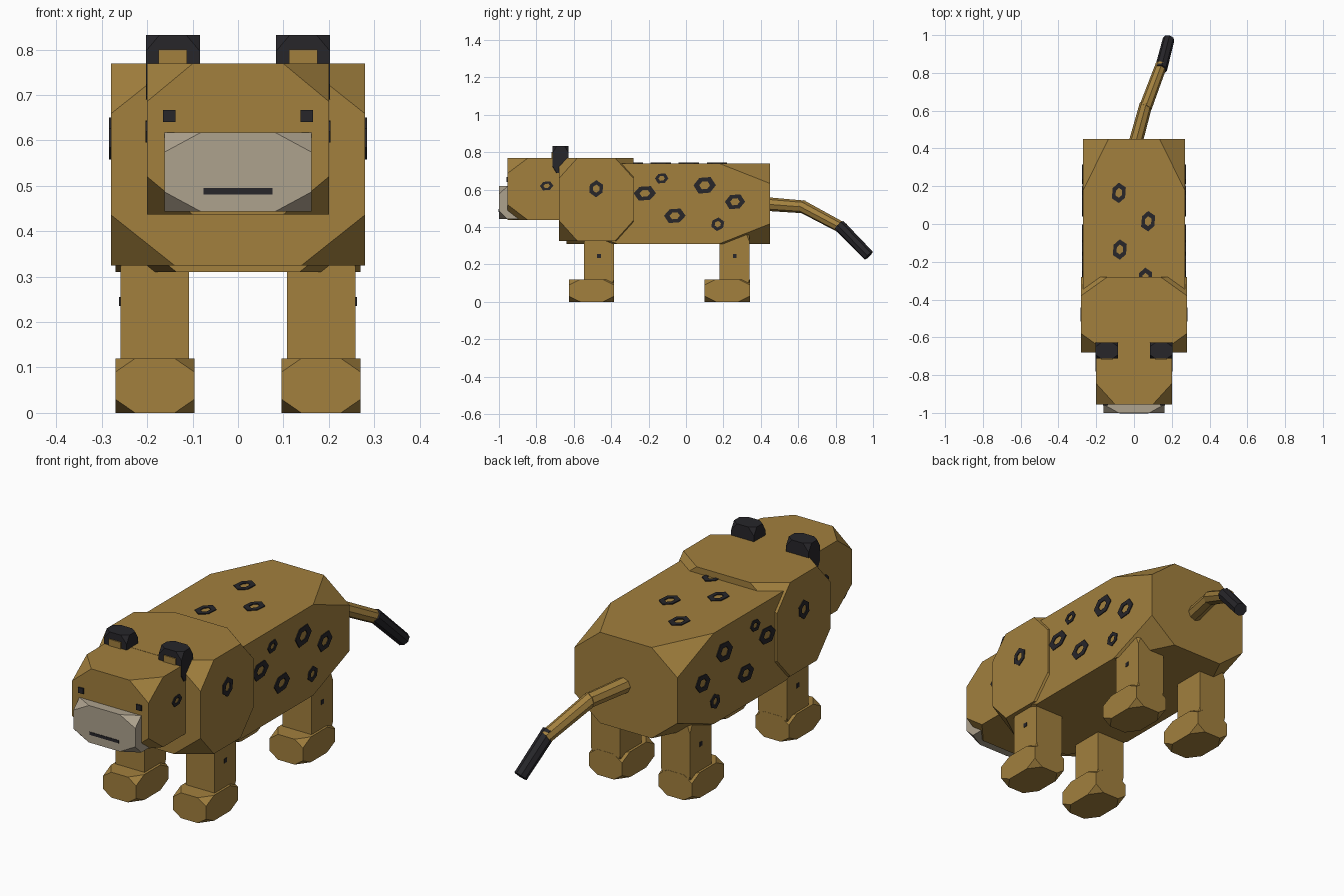
import bpy, bmesh
from math import cos, sin, pi
from itertools import product
from mathutils import Vector

if "Cube" in bpy.data.objects:
    bpy.data.objects.remove(bpy.data.objects["Cube"])


def material(name, rgb):
    m = bpy.data.materials.new(name)
    m.diffuse_color = (*rgb, 1)
    m.use_nodes = True
    m.node_tree.nodes["Principled BSDF"].inputs["Base Color"].default_value = m.diffuse_color
    return m


TAN = material("tan fur", (0.36, 0.215, 0.048))
DARK = material("dark fur", (0.02, 0.019, 0.023))
PALE = material("pale fur", (0.42, 0.36, 0.27))


def finish(name, bm, mat):
    bmesh.ops.recalc_face_normals(bm, faces=bm.faces)
    me = bpy.data.meshes.new(name)
    bm.to_mesh(me)
    bm.free()
    me.materials.append(mat)
    ob = bpy.data.objects.new(name, me)
    bpy.context.collection.objects.link(ob)
    return ob


def block(name, x, y, z, mat, cut=0.25):
    """Box between ranges, each corner sliced off at a fraction of every edge."""
    c = Vector(((x[0] + x[1]) / 2, (y[0] + y[1]) / 2, (z[0] + z[1]) / 2))
    h = Vector((abs(x[1] - x[0]) / 2, abs(y[1] - y[0]) / 2, abs(z[1] - z[0]) / 2))
    bm = bmesh.new()
    if cut == 0:
        pts = list(product((-1, 1), repeat=3))
    else:
        k = 1 - 2 * cut
        pts = [tuple(v * (k if i == axis else 1) for i, v in enumerate(s))
               for s in product((-1, 1), repeat=3) for axis in range(3)]
    for p in pts:
        bm.verts.new([c[i] + h[i] * p[i] for i in range(3)])
    bmesh.ops.convex_hull(bm, input=bm.verts)
    bmesh.ops.dissolve_limit(bm, angle_limit=0.01, verts=bm.verts, edges=bm.edges)
    return finish(name, bm, mat)


def rod(name, a, b, r1, r2, mat):
    """Eight-sided rod from a to b."""
    a, b = Vector(a), Vector(b)
    d = b - a
    bm = bmesh.new()
    bmesh.ops.create_cone(bm, cap_ends=True, segments=8, radius1=r1, radius2=r2, depth=d.length)
    ob = finish(name, bm, mat)
    ob.rotation_euler = d.to_track_quat('Z', 'Y').to_euler()
    ob.location = (a + b) / 2
    return ob


def rosette(name, centre, u, v, n, turn=0.0):
    """Thin uneven six-sided ring, half-axes u and v, raised along n."""
    centre, u, v, n = Vector(centre), Vector(u), Vector(v), Vector(n)
    wobble = (1.0, 1.06, 0.95, 1.0, 1.08, 0.94)
    bm = bmesh.new()
    loops = []
    for k, lift in ((1, -0.004), (1, 0.004), (0.48, 0.004), (0.48, -0.004)):
        loops.append([bm.verts.new(centre + n * lift + k * w *
                      (u * cos(i * pi / 3 + turn) + v * sin(i * pi / 3 + turn)))
                      for i, w in enumerate(wobble)])
    for a, b in zip(loops, loops[1:] + loops[:1]):
        for i in range(6):
            j = (i + 1) % 6
            bm.faces.new((a[i], a[j], b[j], b[i]))
    return finish(name, bm, DARK)


# Body, chest, head, snout
block("body", (-0.27, 0.27), (-0.64, 0.45), (0.31, 0.74), TAN)
block("chest", (-0.28, 0.28), (-0.68, -0.28), (0.325, 0.77), TAN)
block("head", (-0.2, 0.2), (-0.955, -0.515), (0.437, 0.769), TAN)
block("snout", (-0.162, 0.162), (-1.0, -0.82), (0.443, 0.618), PALE)
block("mouth", (-0.076, 0.076), (-1.002, -0.98), (0.481, 0.495), DARK, 0)

for s, side in ((-1, "left"), (1, "right")):
    # Face details and ears
    block(f"{side}_eye", (s * 0.138, s * 0.165), (-0.961, -0.94), (0.641, 0.667), DARK, 0)
    block(f"{side}_ear", (s * 0.084, s * 0.203), (-0.713, -0.628), (0.69, 0.832), DARK)
    block(f"{side}_inner_ear", (s * 0.112, s * 0.175), (-0.718, -0.69), (0.73, 0.8), TAN, 0)

    # Legs with paws and a small dark mark
    for end, y in (("front", -0.625), ("back", 0.1)):
        block(f"{end}_{side}_leg", (s * 0.108, s * 0.259), (y + 0.08, y + 0.24), (0.02, 0.42), TAN)
        block(f"{end}_{side}_paw", (s * 0.096, s * 0.27), (y, y + 0.241), (0, 0.12), TAN)
        block(f"{end}_{side}_leg_mark", (s * 0.25, s * 0.262), (y + 0.15, y + 0.17),
              (0.235, 0.255), DARK, 0)

    # Flank rosettes: surface x, y, z, half length, half height, turn
    flank = ((0.2, -0.745, 0.62, 0.036, 0.026, 0), (0.28, -0.48, 0.605, 0.042, 0.043, 0.5),
             (0.27, -0.22, 0.58, 0.06, 0.042, 0), (0.27, -0.13, 0.66, 0.036, 0.029, 0),
             (0.27, -0.06, 0.46, 0.058, 0.042, 0), (0.27, 0.1, 0.623, 0.06, 0.048, 0),
             (0.27, 0.17, 0.415, 0.038, 0.034, 0.4), (0.27, 0.262, 0.535, 0.054, 0.043, 0))
    for i, (x, y, z, a, b, t) in enumerate(flank):
        rosette(f"{side}_rosette_{i + 1}", (s * x, y, z), (0, a, 0), (0, 0, b), (s, 0, 0), t)

# Back rosettes
for i, (x, y) in enumerate(((-0.08, 0.165), (0.075, 0.015), (-0.075, -0.135), (0.06, -0.285))):
    rosette(f"back_rosette_{i + 1}", (x, y, 0.74), (0, 0.054, 0), (0.04, 0, 0), (0, 0, 1))

# Tail
rod("tail_base", (0.0, 0.4, 0.525), (0.064, 0.635, 0.507), 0.037, 0.034, TAN)
rod("tail_middle", (0.06, 0.615, 0.513), (0.146, 0.845, 0.39), 0.034, 0.031, TAN)
rod("tail_tip", (0.142, 0.818, 0.41), (0.183, 0.977, 0.247), 0.033, 0.031, DARK)
